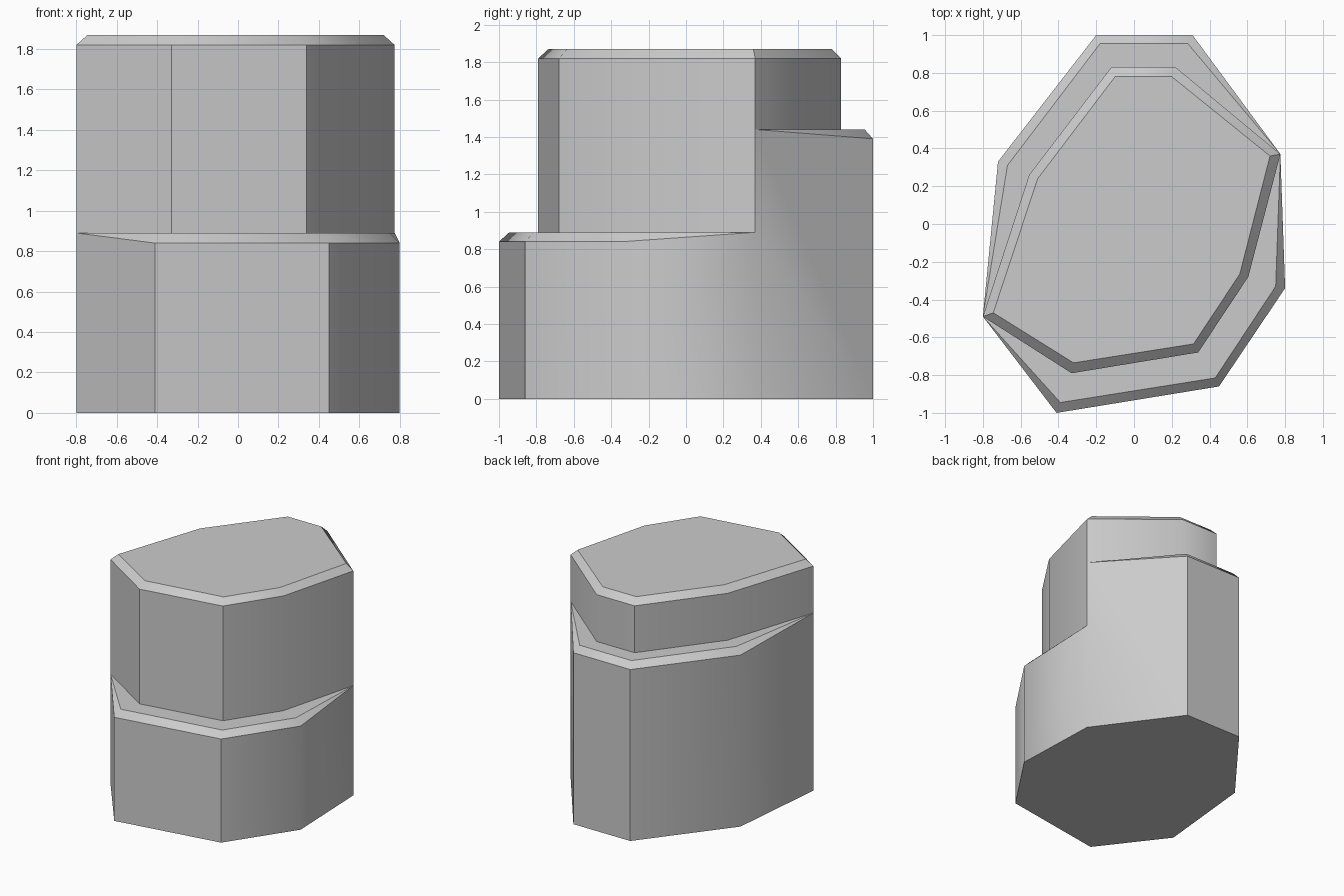
import bpy
import bmesh
from math import radians

old = bpy.data.objects.get("Cube")
if old:
    bpy.data.objects.remove(old, do_unlink=True)

stone = bpy.data.materials.new("grey_stone")
stone.use_nodes = True
grey = (0.6, 0.6, 0.6, 1)
stone.diffuse_color = grey
stone.node_tree.nodes["Principled BSDF"].inputs["Base Color"].default_value = grey

# Two corners shared by every tier, and their bevelled top points
LEFT, RIGHT = (-0.80, -0.49), (0.775, 0.37)
LEFT_TOP, RIGHT_TOP = (-0.745, -0.47), (0.72, 0.36)
LOW, HIGH, TOP, BEVEL = 0.89, 1.44, 1.87, 0.05
RIM = TOP - BEVEL

bm = bmesh.new()


def face(*points):
    bm.faces.new([bm.verts.new(p) for p in points])


def at(path, z):
    return [(x, y, z) for x, y in path]


def strip(lower, upper):
    """Join two paths; a shared end point leaves a triangle."""
    for a, b, c, d in zip(lower, lower[1:], upper[1:], upper):
        face(*dict.fromkeys((a, b, c, d)))


def half(start, end, start_top, end_top, outer, lip, inner, crown, ledge):
    """One side of the rock: lower wall, bevelled ledge, upper wall, top bevel."""
    base = at([start, *outer, end], 0)
    s, e = (*start, ledge), (*end, ledge)
    edge = [s, *at(outer, ledge - BEVEL), e]
    ledge_lip = [s, *at(lip, ledge), e]
    foot = [s, *at(inner, ledge), e]
    rim = at([start, *inner, end], RIM)
    top = at([start_top, *crown, end_top], TOP)
    strip(base, edge)
    strip(edge, ledge_lip)
    strip(ledge_lip, foot)
    strip(foot, rim)
    strip(rim, top)
    return top


# Front half with the low ledge
front_top = half(
    LEFT, RIGHT, LEFT_TOP, RIGHT_TOP,
    outer=[(-0.41, -1.0), (0.45, -0.86), (0.80, -0.34)],
    lip=[(-0.39, -0.945), (0.43, -0.815), (0.75, -0.33)],
    inner=[(-0.33, -0.79), (0.34, -0.68), (0.605, -0.28)],
    crown=[(-0.32, -0.735), (0.315, -0.635), (0.56, -0.265)],
    ledge=LOW)

# Back half with the high ledge
back_top = half(
    RIGHT, LEFT, RIGHT_TOP, LEFT_TOP,
    outer=[(0.31, 1.0), (-0.20, 1.0), (-0.72, 0.33)],
    lip=[(0.285, 0.955), (-0.18, 0.955), (-0.67, 0.31)],
    inner=[(0.22, 0.83), (-0.12, 0.83), (-0.555, 0.26)],
    crown=[(0.20, 0.78), (-0.10, 0.78), (-0.51, 0.24)],
    ledge=HIGH)

# Flat top, then weld the halves and close the underside
face(*front_top, *back_top[1:-1])
bmesh.ops.remove_doubles(bm, verts=bm.verts[:], dist=0.0005)


# Split the tall corner edges so that both halves share every corner point
def split_corner(corner, z_from, z_to, z_cut):
    def find(z):
        return min(bm.verts, key=lambda v: (v.co.x - corner[0]) ** 2
                   + (v.co.y - corner[1]) ** 2 + (v.co.z - z) ** 2)
    a, b = find(z_from), find(z_to)
    edge = bm.edges.get((a, b))
    if edge:
        bmesh.utils.edge_split(edge, a, (z_cut - z_from) / (z_to - z_from))


for corner in (LEFT, RIGHT):
    split_corner(corner, 0, HIGH, LOW)
    split_corner(corner, LOW, RIM, HIGH)
bmesh.ops.remove_doubles(bm, verts=bm.verts[:], dist=0.0005)
open_edges = [e for e in bm.edges if e.is_boundary]
bmesh.ops.holes_fill(bm, edges=open_edges, sides=0)
bmesh.ops.recalc_face_normals(bm, faces=bm.faces[:])

mesh = bpy.data.meshes.new("stepped_rock")
bm.to_mesh(mesh)
bm.free()
mesh.materials.append(stone)
rock = bpy.data.objects.new("stepped_rock", mesh)
bpy.context.collection.objects.link(rock)

# Soft shading across shallow corners only
bpy.ops.object.select_all(action='DESELECT')
rock.select_set(True)
bpy.context.view_layer.objects.active = rock
bpy.ops.object.shade_smooth_by_angle(angle=radians(41))
